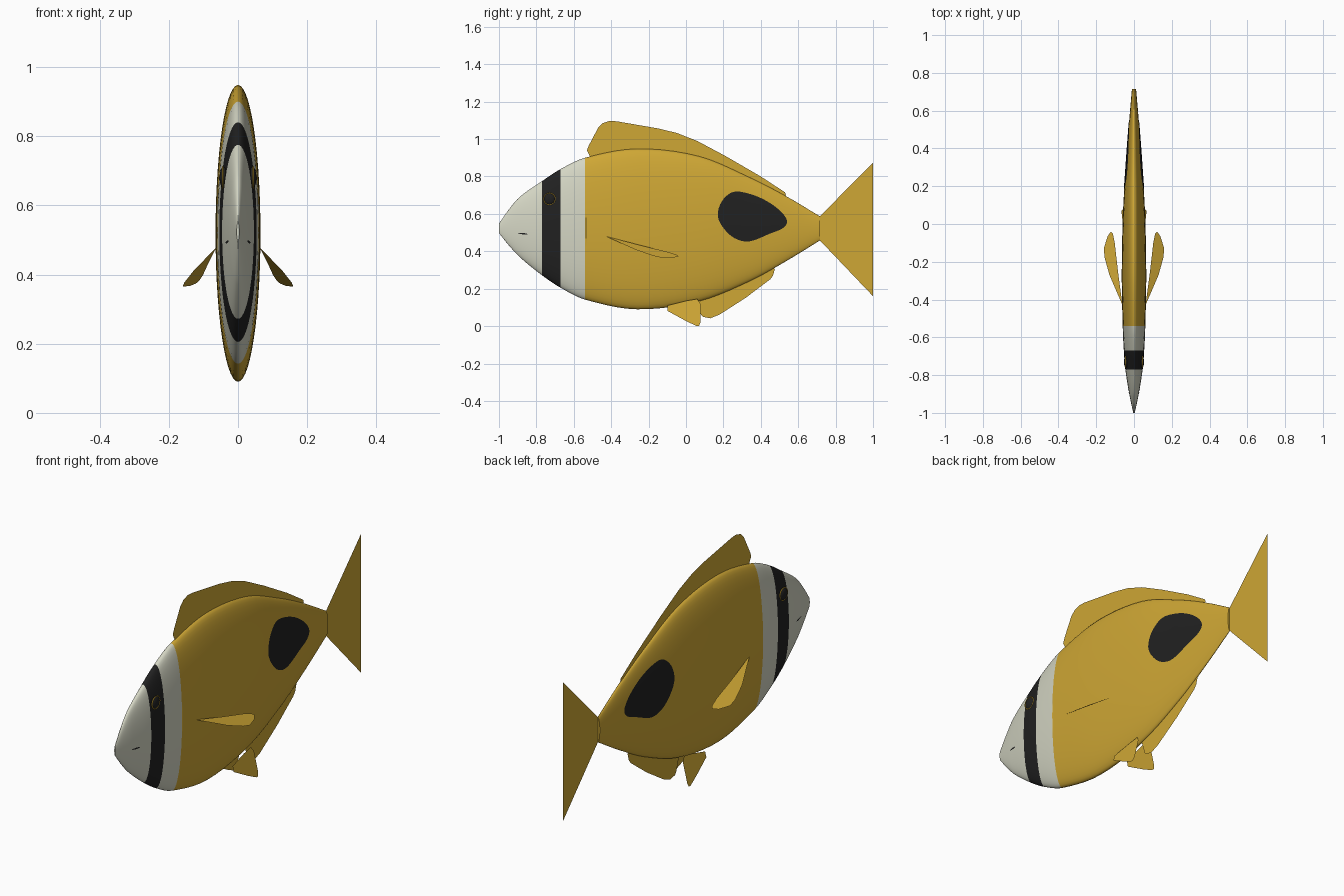
import bpy, bmesh
from math import sin, cos, pi, sqrt
from mathutils import Vector

if "Cube" in bpy.data.objects:
    bpy.data.objects.remove(bpy.data.objects["Cube"])


def material(name, rgb):
    m = bpy.data.materials.new(name)
    m.use_nodes = True
    m.diffuse_color = (*rgb, 1)
    bsdf = m.node_tree.nodes["Principled BSDF"]
    bsdf.inputs["Base Color"].default_value = (*rgb, 1)
    bsdf.inputs["Roughness"].default_value = 0.6
    return m


GOLD = material("golden yellow", (0.62, 0.385, 0.035))
PALE = material("pale grey", (0.66, 0.67, 0.55))
BLACK = material("soft black", (0.015, 0.015, 0.015))


def finish(name, bm, mats, smooth=True):
    mesh = bpy.data.meshes.new(name)
    bm.to_mesh(mesh)
    bm.free()
    for m in mats:
        mesh.materials.append(m)
    for p in mesh.polygons:
        p.use_smooth = smooth
    obj = bpy.data.objects.new(name, mesh)
    bpy.context.collection.objects.link(obj)
    return obj


# Body stations: y, top z, bottom z, half width
STATIONS = [
    (-1.0, .548, .498, .004), (-.95, .62, .435, .015), (-.89, .69, .37, .027),
    (-.77, .775, .272, .046), (-.67, .84, .205, .054), (-.54, .9, .142, .060),
    (-.26, .948, .09, .065), (.07, .908, .133, .058), (.34, .795, .24, .041),
    (.54, .692, .35, .026), (.716, .587, .458, .011)]


def tangent(i):
    a, b = STATIONS[max(i - 1, 0)], STATIONS[min(i + 1, len(STATIONS) - 1)]
    return [(q - p) / (b[0] - a[0]) for p, q in zip(a, b)]


def section(y):
    """Centre height, half height and half width of the body at y."""
    i = 0
    while i < len(STATIONS) - 2 and y > STATIONS[i + 1][0]:
        i += 1
    a, b = STATIONS[i], STATIONS[i + 1]
    h = b[0] - a[0]
    t = (y - a[0]) / h
    ta, tb = tangent(i), tangent(i + 1)
    top, low, wide = [
        (2*t**3 - 3*t*t + 1) * a[k] + (t**3 - 2*t*t + t) * h * ta[k]
        + (3*t*t - 2*t**3) * b[k] + (t**3 - t*t) * h * tb[k] for k in (1, 2, 3)]
    return (top + low) / 2, (top - low) / 2, wide


def on_skin(y, z, side, lift=.002):
    """Point on the body side, raised by lift."""
    mid, tall, wide = section(y)
    x = wide * sqrt(max(0, 1 - ((z - mid) / tall) ** 2)) + lift
    return Vector((side * x, y, z))


# Body: lofted ellipses, with rings exactly on the band edges
def build_body(segments=56, steps=5):
    bm = bmesh.new()
    rings = []
    ys = [a[0] + (b[0] - a[0]) * k / steps
          for a, b in zip(STATIONS, STATIONS[1:]) for k in range(steps)]
    for y in ys + [STATIONS[-1][0]]:
        mid, tall, wide = section(y)
        rings.append([bm.verts.new((wide * sin(2*pi*s/segments), y,
                                    mid + tall * cos(2*pi*s/segments)))
                      for s in range(segments)])
    for r, q in zip(rings, rings[1:]):
        for s in range(segments):
            n = (s + 1) % segments
            f = bm.faces.new((r[s], r[n], q[n], q[s]))
            y = f.calc_center_median().y
            f.material_index = 2 if -.77 < y < -.67 else 1 if y < -.54 else 0
    bm.faces.new(rings[0]).material_index = 1
    bm.faces.new(rings[-1])
    bmesh.ops.recalc_face_normals(bm, faces=bm.faces)
    return finish("body", bm, [GOLD, PALE, BLACK])


body = build_body()
bpy.ops.object.select_all(action='DESELECT')
body.select_set(True)
bpy.context.view_layer.objects.active = body
bpy.ops.object.shade_smooth_by_angle(angle=.8)


def smooth_loop(points, steps=4):
    """Closed rounded outline through the points."""
    pts = [Vector(p) for p in points]
    out = []
    for i in range(len(pts)):
        a, b, c, d = [pts[(i + k) % len(pts)] for k in (-1, 0, 1, 2)]
        for s in range(steps):
            t = s / steps
            out.append(.5 * (2*b + (c - a)*t + (2*a - 5*b + 4*c - d)*t*t
                             + (3*b - a - 3*c + d)*t**3))
    return out


def skin_patch(name, outline, side, mat, lift=.002, rings=6):
    """Thin painted patch that follows the body side."""
    bm = bmesh.new()
    centre = sum(outline, Vector((0, 0))) / len(outline)
    hub = bm.verts.new(on_skin(*centre, side, lift))
    loops = []
    for k in range(1, rings + 1):
        loops.append([bm.verts.new(on_skin(*centre.lerp(p, k / rings), side, lift))
                      for p in outline])
    n = len(outline)
    for i in range(n):
        j = (i + 1) % n
        bm.faces.new((hub, loops[0][i], loops[0][j]))
        for a, b in zip(loops, loops[1:]):
            bm.faces.new((a[i], b[i], b[j], a[j]))
    bmesh.ops.recalc_face_normals(bm, faces=bm.faces)
    if sum(f.normal.x for f in bm.faces) * side < 0:
        bmesh.ops.reverse_faces(bm, faces=bm.faces)
    return finish(name, bm, [mat])


def fin(name, points):
    """Paper-thin fin from a 3D outline."""
    bm = bmesh.new()
    bm.faces.new([bm.verts.new(p) for p in points])
    bmesh.ops.triangulate(bm, faces=bm.faces)
    return finish(name, bm, [GOLD], smooth=False)


def middle_fin(name, outline):
    return fin(name, [(0, y, z) for y, z in outline])


# Fins on the centre line
middle_fin("dorsal_fin", [
    (-.5, .88), (-.53, .94), (-.52, .965), (-.47, 1.06), (-.445, 1.085), (-.41, 1.097),
    (-.37, 1.095), (-.15, 1.057), (-.05, 1.033), (.06, .99), (.21, .91),
    (.4, .80), (.53, .715), (.535, .70), (.52, .685), (.3, .77), (0, .88), (-.26, .91)])
middle_fin("anal_fin", [
    (.05, .16), (.065, .12), (.078, .065), (.09, .05), (.13, .042), (.18, .062),
    (.32, .152), (.45, .25), (.465, .27), (.475, .305), (.45, .33), (.3, .25)])
middle_fin("tail_fin", [
    (.70, .58), (.716, .587), (1, .875), (.962, .735), (.962, .3),
    (1, .16), (.716, .458), (.70, .465)])

SPOT = [(.17, .59), (.19, .665), (.25, .717), (.33, .71), (.42, .675), (.5, .62),
        (.54, .565), (.52, .525), (.45, .495), (.34, .453), (.26, .47), (.2, .525)]
PELVIC = [(-.1, .11), (-.1, .082), (-.005, .03), (.055, .001), (.07, 0), (.077, .02),
          (.077, .12), (.06, .145), (0, .135)]
PECTORAL = [(.061, -.43), (.085, -.25), (.102, -.1), (.112, -.05), (.122, -.04),
            (.14, -.065), (.16, -.13), (.155, -.18), (.13, -.27)]

# Paired parts
for side, word in ((1, "left"), (-1, "right")):
    fin(word + "_pectoral_fin", [(side * x, y, .475 - .64 * (x - .07) - .174 * (y + .43))
                                 for x, y in PECTORAL])
    fin(word + "_pelvic_fin", [(side * (.033 + .24 * (.135 - z)), y, z) for y, z in PELVIC])
    skin_patch(word + "_flank_spot", smooth_loop(SPOT), side, BLACK)
    mouth = [(-.9, .497), (-.87, .498), (-.845, .492), (-.87, .490)]
    skin_patch(word + "_mouth_line", smooth_loop(mouth), side, BLACK, rings=2)
    gill = [(-.538, .42), (-.538, .62), (-.532, .62), (-.532, .42)]
    skin_patch(word + "_gill_edge", [Vector(p) for p in gill], side, GOLD, rings=2)

    # Eye: flattened ball with a fine golden rim
    spot = on_skin(-.73, .68, side, 0)
    bm = bmesh.new()
    bmesh.ops.create_uvsphere(bm, u_segments=24, v_segments=14, radius=1)
    for v in bm.verts:
        v.co = Vector((v.co.x * .012, v.co.y * .031, v.co.z * .031)) + spot
    finish(word + "_eye", bm, [BLACK])
    bpy.ops.mesh.primitive_torus_add(major_radius=.031, minor_radius=.0025,
                                     major_segments=32, minor_segments=6,
                                     location=spot + Vector((side * .003, 0, 0)),
                                     rotation=(0, pi / 2, 0))
    rim = bpy.context.object
    rim.name = word + "_eye_rim"
    rim.data.materials.append(GOLD)
    bpy.ops.object.shade_smooth()
